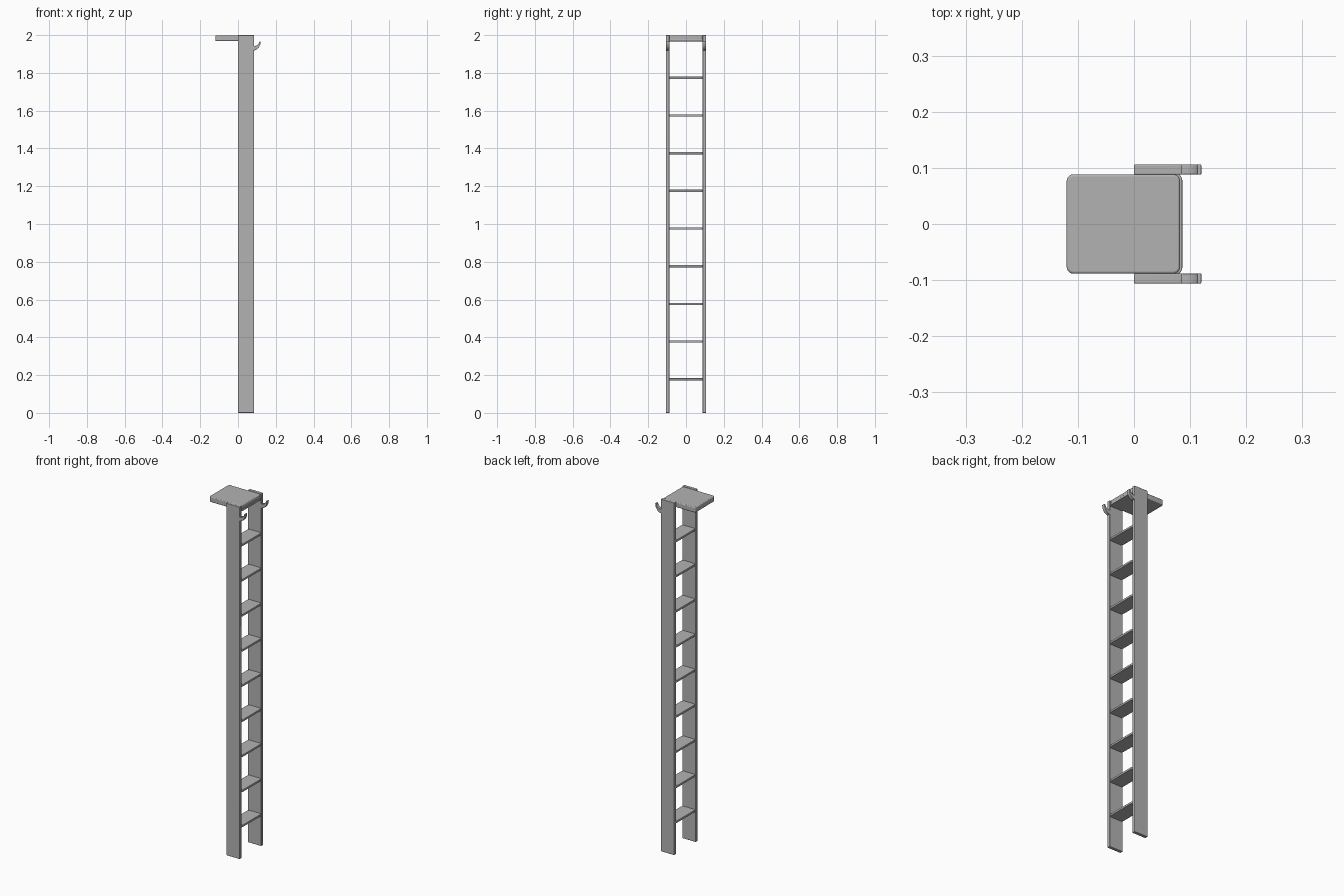
import bpy
import bmesh
from math import cos, sin, radians

cube = bpy.data.objects.get("Cube")
if cube:
    bpy.data.objects.remove(cube, do_unlink=True)

grey = bpy.data.materials.new("plain grey")
grey.use_nodes = True
colour = (0.45, 0.45, 0.45, 1)
grey.diffuse_color = colour
grey.node_tree.nodes["Principled BSDF"].inputs["Base Color"].default_value = colour

RAIL_IN, RAIL_OUT = 0.088, 0.106
DEPTH = 0.085


def finish(name, bm, bevel):
    """Turn a bmesh into a grey object with softened edges."""
    bmesh.ops.recalc_face_normals(bm, faces=bm.faces)
    mesh = bpy.data.meshes.new(name)
    bm.to_mesh(mesh)
    bm.free()
    mesh.materials.append(grey)
    obj = bpy.data.objects.new(name, mesh)
    bpy.context.collection.objects.link(obj)
    mod = obj.modifiers.new("soft edges", "BEVEL")
    mod.width = bevel
    mod.segments = 3
    mod.limit_method = "ANGLE"
    mod.angle_limit = radians(40)
    bpy.ops.object.select_all(action="DESELECT")
    obj.select_set(True)
    bpy.context.view_layer.objects.active = obj
    bpy.ops.object.shade_smooth_by_angle(angle=radians(40))
    return obj


def slab(name, low, high, bevel, corner=0):
    """Box between two corners, with optional rounded upright edges."""
    bm = bmesh.new()
    bmesh.ops.create_cube(bm, size=1)
    for v in bm.verts:
        v.co = [(a + b) / 2 + c * (b - a) for a, b, c in zip(low, high, v.co)]
    if corner:
        upright = [e for e in bm.edges
                   if abs(e.verts[0].co.z - e.verts[1].co.z) > (high[2] - low[2]) / 2]
        bmesh.ops.bevel(bm, geom=upright, offset=corner, segments=5,
                        profile=0.5, affect="EDGES")
    return finish(name, bm, bevel)


def hook(name, y0, y1):
    """Upward curling crescent extruded across the rail width."""
    cx, cz = DEPTH - 0.003, 1.967
    angles = [radians(-90 + 90 * i / 8) for i in range(9)]
    outer = [(cx + 0.038 * cos(a), cz + 0.048 * sin(a)) for a in angles]
    inner = [(cx + 0.031 * cos(a), cz + 0.025 * sin(a)) for a in reversed(angles)]
    bm = bmesh.new()
    face = bm.faces.new([bm.verts.new((x, y0, z)) for x, z in outer + inner])
    grown = bmesh.ops.extrude_face_region(bm, geom=[face])
    moved = [g for g in grown["geom"] if isinstance(g, bmesh.types.BMVert)]
    bmesh.ops.translate(bm, verts=moved, vec=(0, y1 - y0, 0))
    return finish(name, bm, 0.0015)


# Side rails and their hooks
for side, s in (("front", -1), ("back", 1)):
    y0, y1 = sorted((s * RAIL_IN, s * RAIL_OUT))
    slab(side + "_rail", (0, y0, 0), (DEPTH, y1, 2), 0.002)
    hook(side + "_hook", y0, y1)

# Flat treads, the highest one carrying the platform
for i in range(10):
    z = 0.178 + 0.1995 * i
    slab(f"tread_{i + 1}", (0.002, -0.09, z - 0.006),
         (DEPTH + 0.001, 0.09, z + 0.006), 0.002, 0.012)

# Top platform
slab("platform", (-0.12, -0.0885, 1.969), (0.082, 0.0885, 1.999), 0.004, 0.012)
